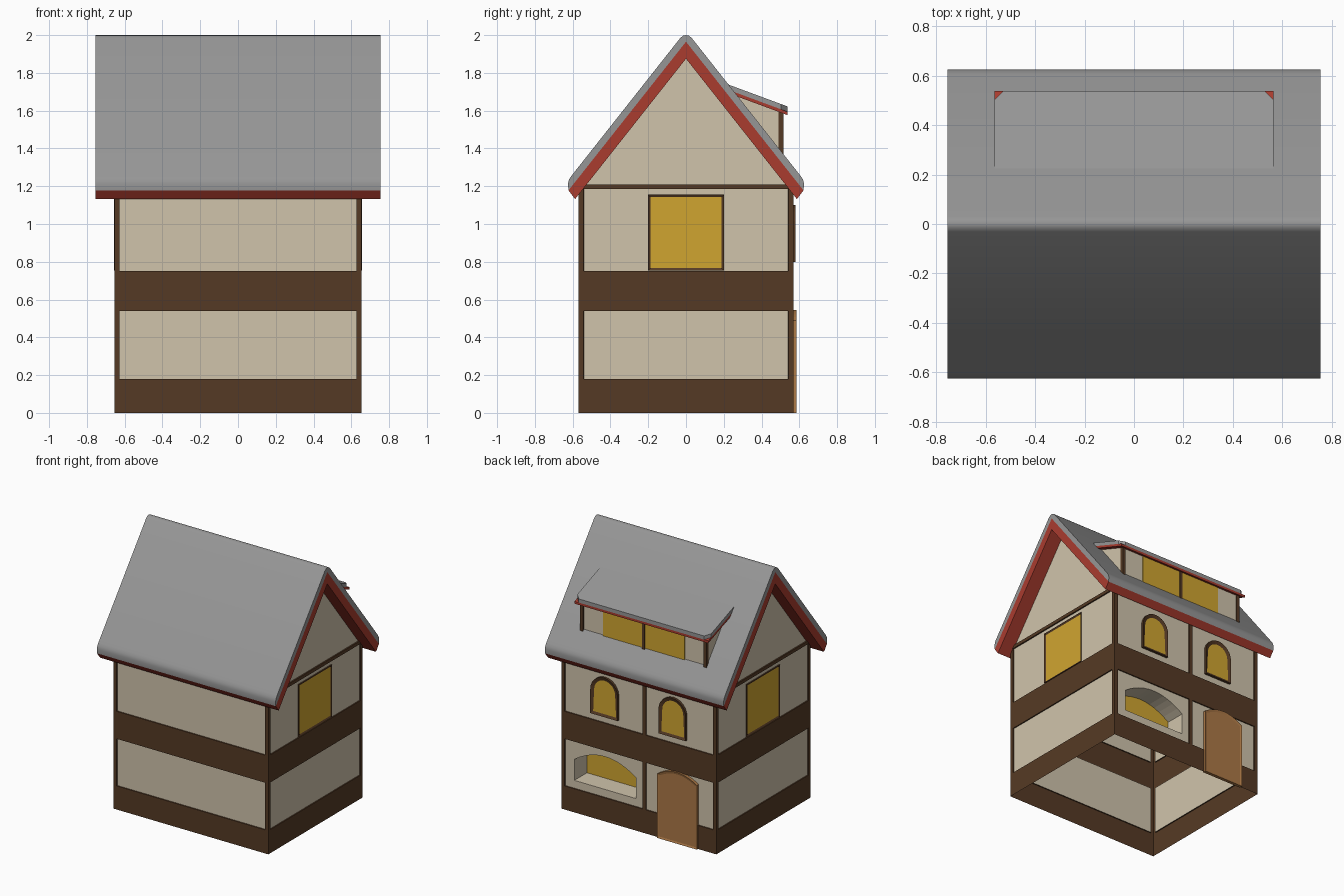
import bpy, bmesh, math

if "Cube" in bpy.data.objects:
    bpy.data.objects.remove(bpy.data.objects["Cube"])


def material(name, rgb):
    m = bpy.data.materials.new(name)
    m.diffuse_color = (*rgb, 1)
    m.use_nodes = True
    m.node_tree.nodes["Principled BSDF"].inputs["Base Color"].default_value = m.diffuse_color
    return m


PLASTER = material("beige plaster", (0.63, 0.55, 0.41))
TIMBER = material("brown timber", (0.091, 0.042, 0.018))
SLATE = material("grey roof", (0.305, 0.305, 0.305))
RED = material("red trim", (0.402, 0.045, 0.028))
GLASS = material("yellow glass", (0.63, 0.376, 0.03))
WOOD = material("door wood", (0.413, 0.188, 0.061))


def finish(name, bm, *mats, recalc=True):
    if recalc:
        bmesh.ops.recalc_face_normals(bm, faces=bm.faces[:])
    me = bpy.data.meshes.new(name)
    bm.to_mesh(me)
    bm.free()
    for m in mats:
        me.materials.append(m)
    ob = bpy.data.objects.new(name, me)
    bpy.context.collection.objects.link(ob)
    return ob


PLACE = {"x": lambda p, t: (t, p[0], p[1]),
         "y": lambda p, t: (p[0], t, p[1]),
         "z": lambda p, t: (p[0], p[1], t)}


def prism(name, pts, axis, a, b, mat, inset=None, inner=None):
    """Extrude an outline from a to b; optionally sink the b cap inside a rim."""
    bm = bmesh.new()
    lo = [bm.verts.new(PLACE[axis](p, a)) for p in pts]
    hi = [bm.verts.new(PLACE[axis](p, b)) for p in pts]
    n = len(pts)
    bm.faces.new(lo)
    cap = bm.faces.new(hi)
    for i in range(n):
        j = (i + 1) % n
        bm.faces.new((lo[i], lo[j], hi[j], hi[i]))
    bmesh.ops.recalc_face_normals(bm, faces=bm.faces[:])
    if inset:
        bmesh.ops.inset_region(bm, faces=[cap], thickness=inset[0], depth=inset[1])
        cap.material_index = 1
    return finish(name, bm, mat, inner or mat, recalc=not inset)


def rect(x0, x1, z0, z1):
    return [(x0, z0), (x1, z0), (x1, z1), (x0, z1)]


def box(name, x, y, z, mat):
    return prism(name, rect(*x, *y), "z", *z, mat)


def arch(x0, x1, z0, spring, top, round_head=False, n=12):
    pts = [(x0, z0), (x1, z0)]
    c, r = (x0 + x1) / 2, (x1 - x0) / 2
    for i in range(n + 1):
        t = math.cos(math.pi * i / n) if round_head else 1 - 2 * i / n
        rise = math.sqrt(max(0, 1 - t * t)) if round_head else 1 - t * t
        pts.append((c + r * t, spring + (top - spring) * rise))
    return pts


# Body: open timber-framed shell with slightly sunk plaster panels
W, D, P, SINK = 0.655, 0.57, 0.028, 0.008
SHOP = arch(0.03, 0.55, 0.24, 0.40, 0.49)
xs = [-W, -W + P, W - P]
plan = [(x, -D, i == 1) for i, x in enumerate(xs)]
plan += [(W, y, i == 1) for i, y in enumerate([-D, -D + P, D - P])]
plan += [(x, D, i in (1, 3)) for i, x in enumerate([W, W - P, -0.03, -0.06, -W + P])]
plan += [(-W, y, i == 1) for i, y in enumerate([D, D - P, -D + P])]
levels = [0, 0.18, 0.54, 0.75, 1.2]
bm = bmesh.new()
rings = [[bm.verts.new((x, y, z)) for x, y, _ in plan] for z in levels]
panels, shop_panel = [], None
for k in range(4):
    for i, p in enumerate(plan):
        j = (i + 1) % len(plan)
        f = bm.faces.new((rings[k][i], rings[k][j], rings[k + 1][j], rings[k + 1][i]))
        if k in (1, 3) and p[2]:
            panels.append(f)
            if k == 1 and p[1] == D and p[0] > 0:
                shop_panel = f
bm.normal_update()
bmesh.ops.inset_individual(bm, faces=panels, thickness=0.001, depth=-SINK)
for f in panels:
    f.material_index = 1
# Shop window opening, its deep reveal and the glass at the back
outer = list(shop_panel.edges)
bmesh.ops.delete(bm, geom=[shop_panel], context="FACES_ONLY")
front = [bm.verts.new((x, D - SINK, z)) for x, z in SHOP]
back = [bm.verts.new((x, 0.41, z)) for x, z in SHOP]
hole = []
for i in range(len(SHOP)):
    j = (i + 1) % len(SHOP)
    hole.append(bm.edges.new((front[i], front[j])))
    bm.faces.new((front[i], back[i], back[j], front[j])).material_index = 1
filled = bmesh.ops.triangle_fill(bm, edges=outer + hole, use_beauty=True)
for f in filled["geom"]:
    if isinstance(f, bmesh.types.BMFace):
        f.material_index = 1
        f.normal_update()
        if f.normal.y < 0:
            f.normal_flip()
bm.faces.new(back[::-1]).material_index = 2
finish("timber_framed_walls", bm, TIMBER, PLASTER, GLASS, recalc=False)

# Door
prism("door", arch(-0.50, -0.165, 0, 0.49, 0.545), "y", 0.56, 0.584, WOOD, (0.018, -0.005))

# Arched upper windows on the back
for side, c in (("left", 0.288), ("right", -0.288)):
    prism("arched_window_" + side, arch(c - 0.115, c + 0.115, 0.80, 0.985, 1.10, True),
          "y", 0.56, 0.58, TIMBER, (0.026, -0.009), GLASS)

# Gable ends: plaster triangle, beam and square window
for side, s in (("right", 1), ("left", -1)):
    prism("gable_" + side, [(-0.553, 1.2), (0.553, 1.2), (0, 1.9)], "x",
          s * 0.635, s * 0.647, PLASTER)
    prism("gable_beam_" + side, rect(-0.553, 0.553, 1.185, 1.21), "x",
          s * 0.635, s * 0.657, TIMBER)
    prism("side_window_" + side, rect(-0.2, 0.2, 0.755, 1.155), "x",
          s * 0.635, s * 0.656, TIMBER, (0.018, -0.007), GLASS)


# Main roof: rounded grey covering over a red board layer
def both(top, bottom):
    """Mirror a half profile, given from ridge to eave and back, about y = 0."""
    half = top[1:]
    return ([(-y, z) for y, z in half[::-1]] + [top[0]] + half + [bottom])


slab = both([(0, 2.0), (0.015, 1.997), (0.031, 1.984), (0.605, 1.257),
             (0.619, 1.237), (0.625, 1.212), (0.622, 1.178)], (0, 1.965))
boards = both([(0, 1.965), (0.622, 1.178), (0.587, 1.132)], (0, 1.875))
roof = prism("main_roof", slab, "x", -0.755, 0.755, SLATE)
prism("roof_boards", boards, "x", -0.755, 0.755, RED)
bpy.context.view_layer.objects.active = roof
roof.select_set(True)
bpy.ops.object.shade_smooth_by_angle(angle=math.radians(35))

# Dormer on the back slope
prism("dormer_walls", [(0.2, 1.70), (0.505, 1.592), (0.505, 1.34)], "x", -0.53, 0.53, PLASTER)
for name, x in (("left", 0.522), ("middle", 0), ("right", -0.522)):
    box("dormer_post_" + name, (x - 0.012, x + 0.012), (0.49, 0.515), (1.36, 1.60), TIMBER)
for name, x in (("left", 0.178), ("right", -0.178)):
    box("dormer_window_" + name, (x - 0.167, x + 0.167), (0.50, 0.509), (1.36, 1.588), GLASS)


# Sloping dormer roof; the grey layer has clipped corners showing the red below
def sloped(name, pts, lo, hi, mat):
    ob = prism(name, pts, "z", lo, hi, mat)
    for v in ob.data.vertices:
        v.co.z += 1.735 - 0.37 * (v.co.y - 0.233)
    ob.data.update()


E, F, C = 0.565, 0.538, 0.035
sloped("dormer_roof", [(-E, 0.2), (E, 0.2), (E, F - C), (E - C, F), (-E + C, F), (-E, F - C)],
       -0.028, 0, SLATE)
sloped("dormer_roof_boards", rect(-E, E, 0.2, F), -0.046, -0.028, RED)
